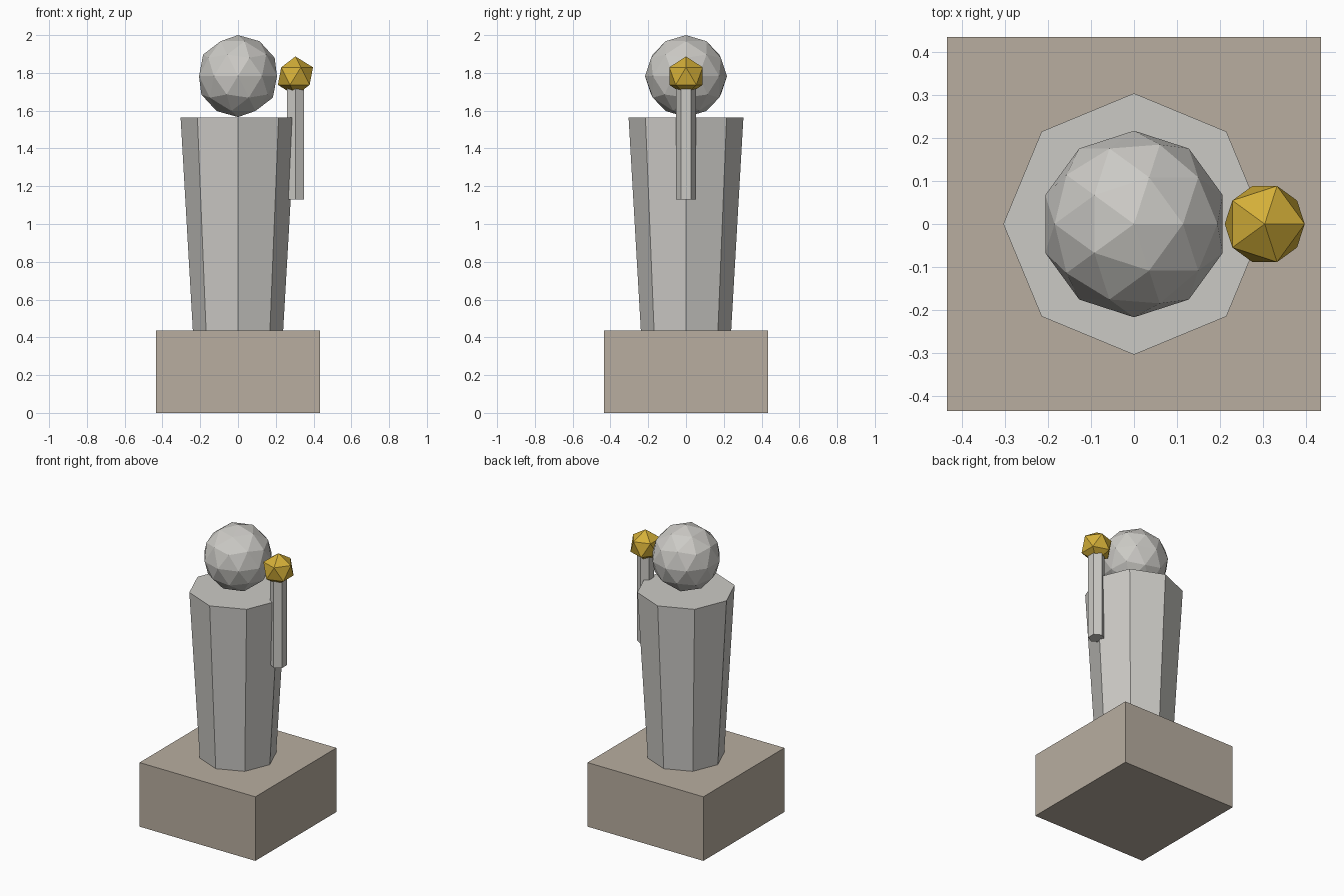
import bpy

default = bpy.data.objects.get("Cube")
if default:
    bpy.data.objects.remove(default, do_unlink=True)


def material(name, rgb):
    mat = bpy.data.materials.new(name)
    mat.use_nodes = True
    colour = (*rgb, 1)
    mat.diffuse_color = colour
    mat.node_tree.nodes["Principled BSDF"].inputs["Base Color"].default_value = colour
    return mat


stone = material("pale stone", (0.60, 0.59, 0.56))
plinth_stone = material("tan stone", (0.48, 0.42, 0.35))
gold = material("gold", (0.66, 0.43, 0.04))


def finish(name, mat):
    obj = bpy.context.object
    obj.name = name
    obj.data.materials.append(mat)
    return obj


def column(name, mat, sides, r_bottom, r_top, z0, z1, x=0):
    bpy.ops.mesh.primitive_cone_add(vertices=sides, radius1=r_bottom, radius2=r_top,
                                    depth=z1 - z0, location=(x, 0, (z0 + z1) / 2))
    return finish(name, mat)


def ball(name, mat, detail, radius, x=0):
    bpy.ops.mesh.primitive_ico_sphere_add(subdivisions=detail, radius=radius,
                                          location=(x, 0, HEAD_Z))
    return finish(name, mat)


HEAD_Z = 1.783
BASE_H = 0.435
ARM_X = 0.304

# Square plinth
bpy.ops.mesh.primitive_cube_add(size=1, location=(0, 0, BASE_H / 2))
plinth = finish("plinth", plinth_stone)
plinth.scale = (0.87, 0.87, BASE_H)

# Tapered body and faceted head
column("body", stone, 8, 0.239, 0.304, BASE_H, 1.565)
ball("head", stone, 2, 0.217)

# Raised arm holding a gold orb
column("raised_arm", stone, 6, 0.052, 0.052, 1.13, 1.739, ARM_X)
ball("orb", gold, 1, 0.104, ARM_X)
